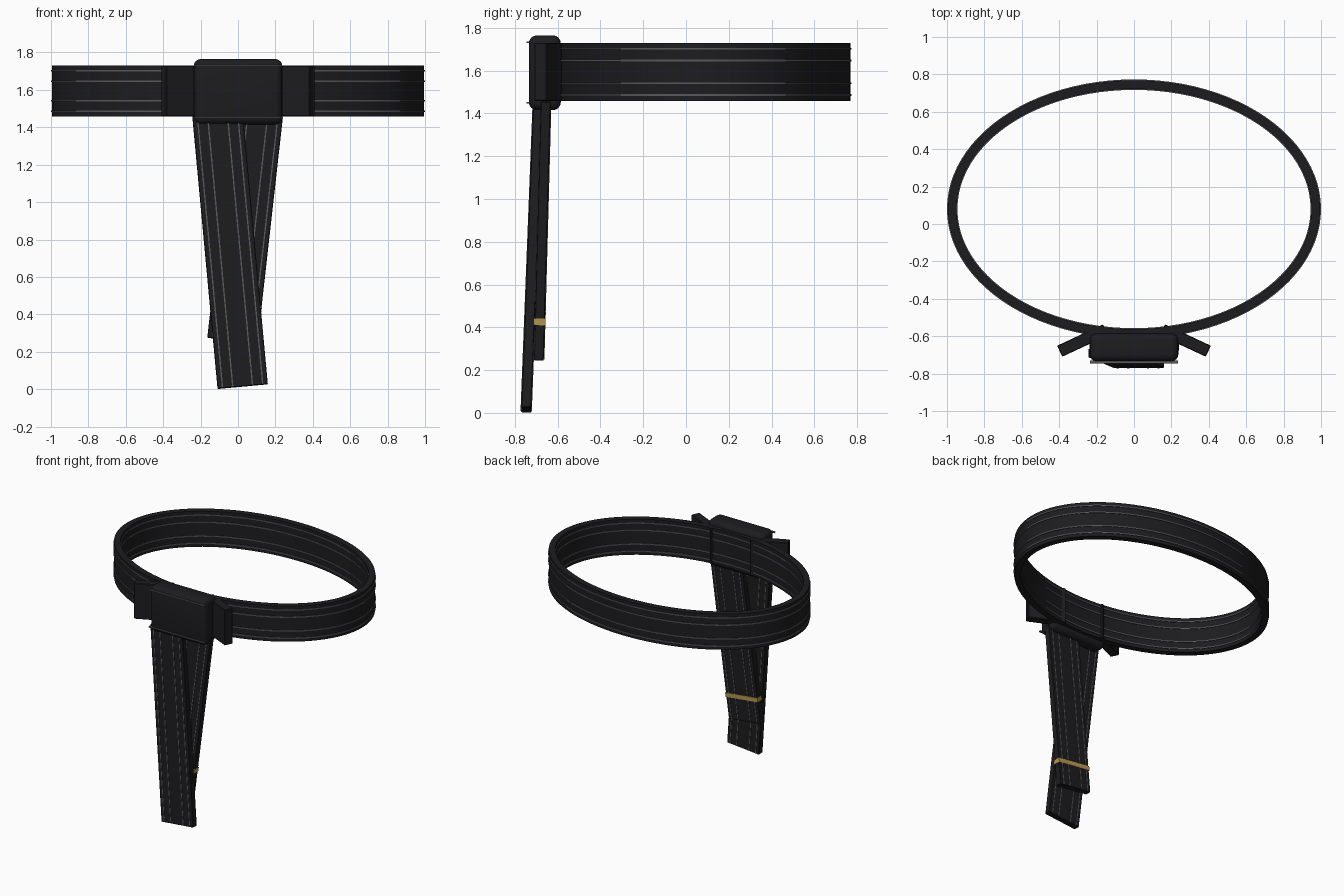
import bpy, bmesh, math
from mathutils import Vector, Matrix

if "Cube" in bpy.data.objects:
    bpy.data.objects.remove(bpy.data.objects["Cube"])


def material(name, color):
    m = bpy.data.materials.new(name)
    m.diffuse_color = (*color, 1)
    m.use_nodes = True
    m.node_tree.nodes["Principled BSDF"].inputs["Base Color"].default_value = m.diffuse_color
    return m


CLOTH = material("black_cloth", (0.012, 0.012, 0.014))
THREAD = material("grey_thread", (0.10, 0.10, 0.11))
GOLD = material("gold", (0.48, 0.33, 0.08))
LINES = (-0.108, -0.053, 0.053, 0.108)   # stitch offsets across the band


def finish(bm, name, mat, smooth=False):
    bmesh.ops.recalc_face_normals(bm, faces=bm.faces)
    me = bpy.data.meshes.new(name)
    bm.to_mesh(me)
    bm.free()
    me.materials.append(mat)
    ob = bpy.data.objects.new(name, me)
    bpy.context.collection.objects.link(ob)
    if smooth:
        bpy.context.view_layer.objects.active = ob
        ob.select_set(True)
        bpy.ops.object.shade_smooth_by_angle(angle=math.radians(35))
        ob.select_set(False)
    return ob


def box(name, size, matrix, mat, bevel=0, segments=1):
    bm = bmesh.new()
    bmesh.ops.create_cube(bm, size=1)
    bmesh.ops.scale(bm, vec=size, verts=bm.verts)
    if bevel:
        bmesh.ops.bevel(bm, geom=bm.edges[:], offset=bevel, segments=segments,
                        profile=0.5, affect='EDGES')
    bm.transform(matrix)
    return finish(bm, name, mat, bevel > 0)


def ring(name, outer, inner, z0, z1, mat, n=96):
    # elliptical band: outer / inner are (x radius, y radius)
    bm = bmesh.new()
    rows = []
    for i in range(n):
        a = 2 * math.pi * i / n
        c, s = math.cos(a), math.sin(a)
        rows.append([bm.verts.new((r[0] * c, 0.08 + r[1] * s, z))
                     for r, z in ((outer, z0), (outer, z1), (inner, z1), (inner, z0))])
    for i in range(n):
        p, q = rows[i], rows[(i + 1) % n]
        for k in range(4):
            m = (k + 1) % 4
            bm.faces.new((p[k], q[k], q[m], p[m]))
    return finish(bm, name, mat, True)


# Waist loop with stitching on both faces
ring("waist_band", (0.995, 0.688), (0.949, 0.642), 1.458, 1.73, CLOTH)
for i, dz in enumerate(LINES):
    z = 1.594 + dz
    ring(f"waist_stitch_outer_{i}", (1.0, 0.693), (0.99, 0.683), z - 0.004, z + 0.004, THREAD)
    ring(f"waist_stitch_inner_{i}", (0.954, 0.647), (0.944, 0.637), z - 0.004, z + 0.004, THREAD)

# Knot with stitched upper and lower edges
box("knot", (0.474, 0.15, 0.35), Matrix.Translation((0, -0.66, 1.59)), CLOTH, 0.038, 4)
for name, z in (("lower", 1.45), ("upper", 1.732)):
    box(f"knot_stitch_{name}", (0.47, 0.016, 0.008),
        Matrix.Translation((0, -0.738, z)), THREAD)

# Folded wings either side of the knot
for side, s in (("left", -1), ("right", 1)):
    m = Matrix.Translation((s * 0.275, -0.623, 1.594)) @ Matrix.Rotation(-s * math.radians(25), 4, 'Z')
    box(f"{side}_wing", (0.27, 0.065, 0.272), m, CLOTH, 0.004)


# Hanging tails: local x = width, y = thickness, z = length
def tail(name, top, bottom):
    top, bottom = Vector(top), Vector(bottom)
    up = (top - bottom).normalized()
    wide = (Vector((1, 0, 0)) - up * up.x).normalized()
    depth = up.cross(wide)
    m = Matrix((wide, depth, up)).transposed().to_4x4()
    m.translation = (top + bottom) / 2
    length = (top - bottom).length
    box(name, (0.27, 0.046, length), m, CLOTH, 0.003)
    for i, x in enumerate(LINES):
        for face, s in (("front", -1), ("back", 1)):
            box(f"{name}_stitch_{face}_{i}", (0.007, 0.006, length * 0.995),
                m @ Matrix.Translation((x, s * 0.0235, 0)), THREAD)
    return m, length


tail("front_tail", (-0.11, -0.69, 1.47), (0.025, -0.747, 0.014))
m, length = tail("back_tail", (0.106, -0.655, 1.47), (-0.03, -0.688, 0.26))

# Gold band near the end of the back tail
box("gold_band", (0.274, 0.054, 0.032),
    m @ Matrix.Translation((0, 0, -length / 2 + 0.182)), GOLD)
